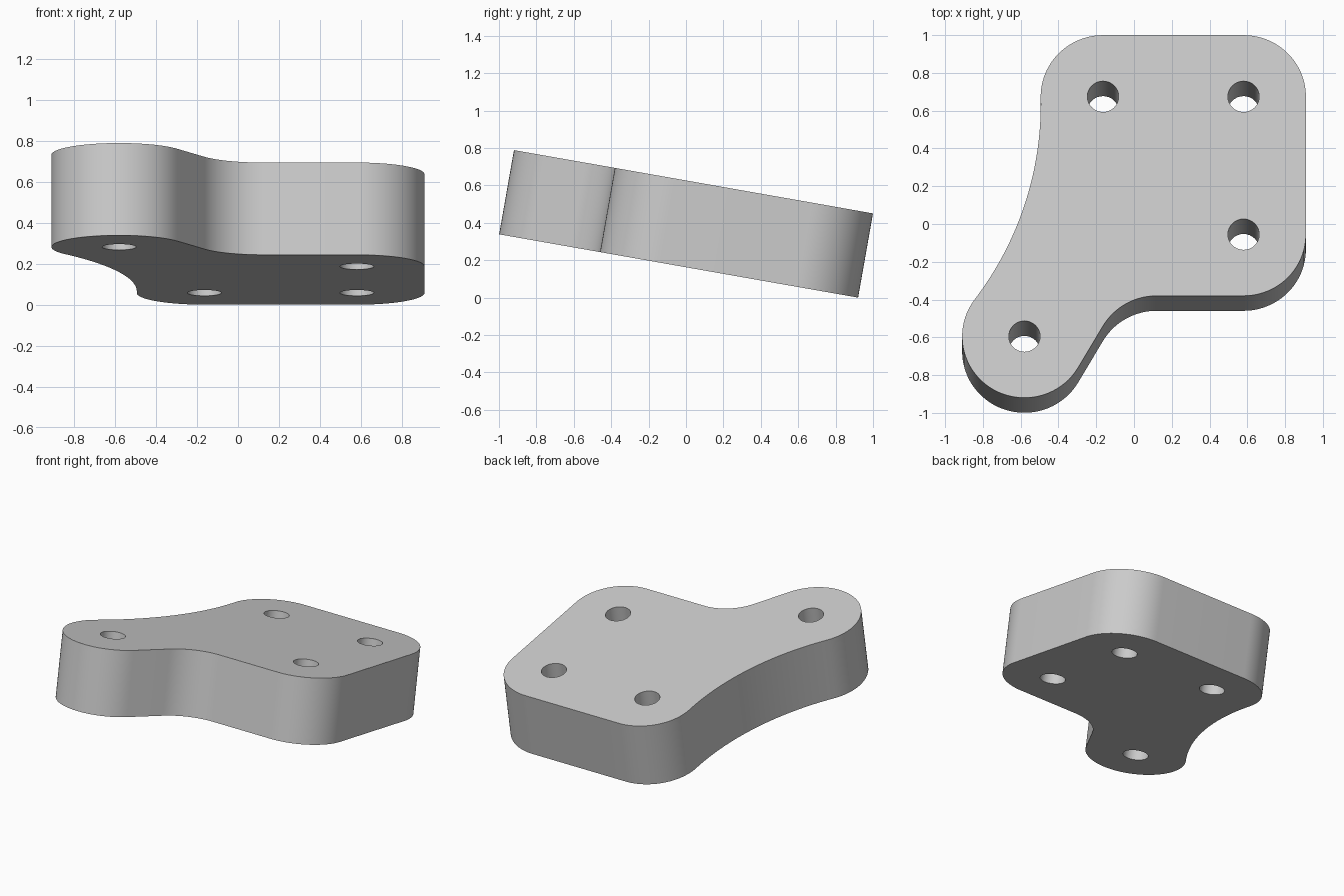
import bpy, bmesh
from math import sin, cos, asin, acos, atan2, radians, degrees, pi, hypot
from mathutils import Matrix, Vector

if "Cube" in bpy.data.objects:
    bpy.data.objects.remove(bpy.data.objects["Cube"])

RADIUS = 0.33        # corner, foot and fillet radius
HOLE = 0.083
THICK = 0.457
TILT = radians(-10)
SIDE_ARC = 1.75      # long concave side radius

back_left = Vector((-0.164, 0.685))
back_right = Vector((0.58, 0.685))
front_right = Vector((0.58, -0.056))
foot = Vector((-0.58, -0.604))
fillet = Vector((0.12, front_right.y - 2 * RADIUS))


def arc(centre, radius, start, end, steps=24):
    """Points on an arc between two angles in radians."""
    return [centre + radius * Vector((cos(a), sin(a)))
            for a in (start + (end - start) * i / steps for i in range(steps + 1))]


# Long concave side: one arc touching the back left corner and the foot
span = foot - back_left
reach = SIDE_ARC + RADIUS
half = span.length / 2
outward = Vector((span.y, -span.x)).normalized()
side = (back_left + foot) / 2 + outward * (reach ** 2 - half ** 2) ** 0.5
spread = asin(half / reach)
middle = atan2(outward.y, outward.x)
foot_angle, corner_angle = middle - spread, middle + spread

# Straight neck between the foot and the inner fillet
gap = fillet - foot
neck = atan2(gap.y, gap.x) - acos(2 * RADIUS / gap.length)

# Counter-clockwise outline
outline = arc(front_right, RADIUS, -pi / 2, 0)
outline += arc(back_right, RADIUS, 0, pi / 2)
outline += arc(back_left, RADIUS, pi / 2, corner_angle)
outline += arc(side, SIDE_ARC, corner_angle - pi, foot_angle + pi - 2 * pi, 32)[1:-1]
outline += arc(foot, RADIUS, foot_angle, neck + 2 * pi, 40)
outline += arc(fillet, RADIUS, neck + pi, pi / 2)

# Plate with four bolt holes, filled flat and then thickened
bm = bmesh.new()
loops = [outline] + [arc(c, HOLE, 0, 2 * pi, 32)[:-1]
                     for c in (back_left, back_right, front_right, foot)]
edges = []
for loop in loops:
    verts = [bm.verts.new((p.x, p.y, 0)) for p in loop]
    edges += [bm.edges.new((v, verts[i - 1])) for i, v in enumerate(verts)]
bmesh.ops.triangle_fill(bm, edges=edges, use_beauty=True, normal=(0, 0, 1))
extruded = bmesh.ops.extrude_face_region(bm, geom=bm.faces[:], use_keep_orig=True)
moved = [g for g in extruded["geom"] if isinstance(g, bmesh.types.BMVert)]
bmesh.ops.translate(bm, verts=moved, vec=(0, 0, -THICK))
bmesh.ops.recalc_face_normals(bm, faces=bm.faces[:])

# Lean the plate and rest its lowest edge on the floor
bm.transform(Matrix.Rotation(TILT, 4, "X"))
lowest = min(v.co.z for v in bm.verts)
bmesh.ops.translate(bm, verts=bm.verts[:], vec=(0, 0, -lowest))

mesh = bpy.data.meshes.new("mounting_plate")
bm.to_mesh(mesh)
bm.free()
plate = bpy.data.objects.new("mounting_plate", mesh)
bpy.context.collection.objects.link(plate)

# Plain grey
grey = bpy.data.materials.new("light_grey")
grey.use_nodes = True
colour = (0.6, 0.6, 0.6, 1)
grey.diffuse_color = colour
grey.node_tree.nodes["Principled BSDF"].inputs["Base Color"].default_value = colour
mesh.materials.append(grey)

bpy.ops.object.select_all(action="DESELECT")
plate.select_set(True)
bpy.context.view_layer.objects.active = plate
bpy.ops.object.shade_smooth_by_angle(angle=radians(30))
